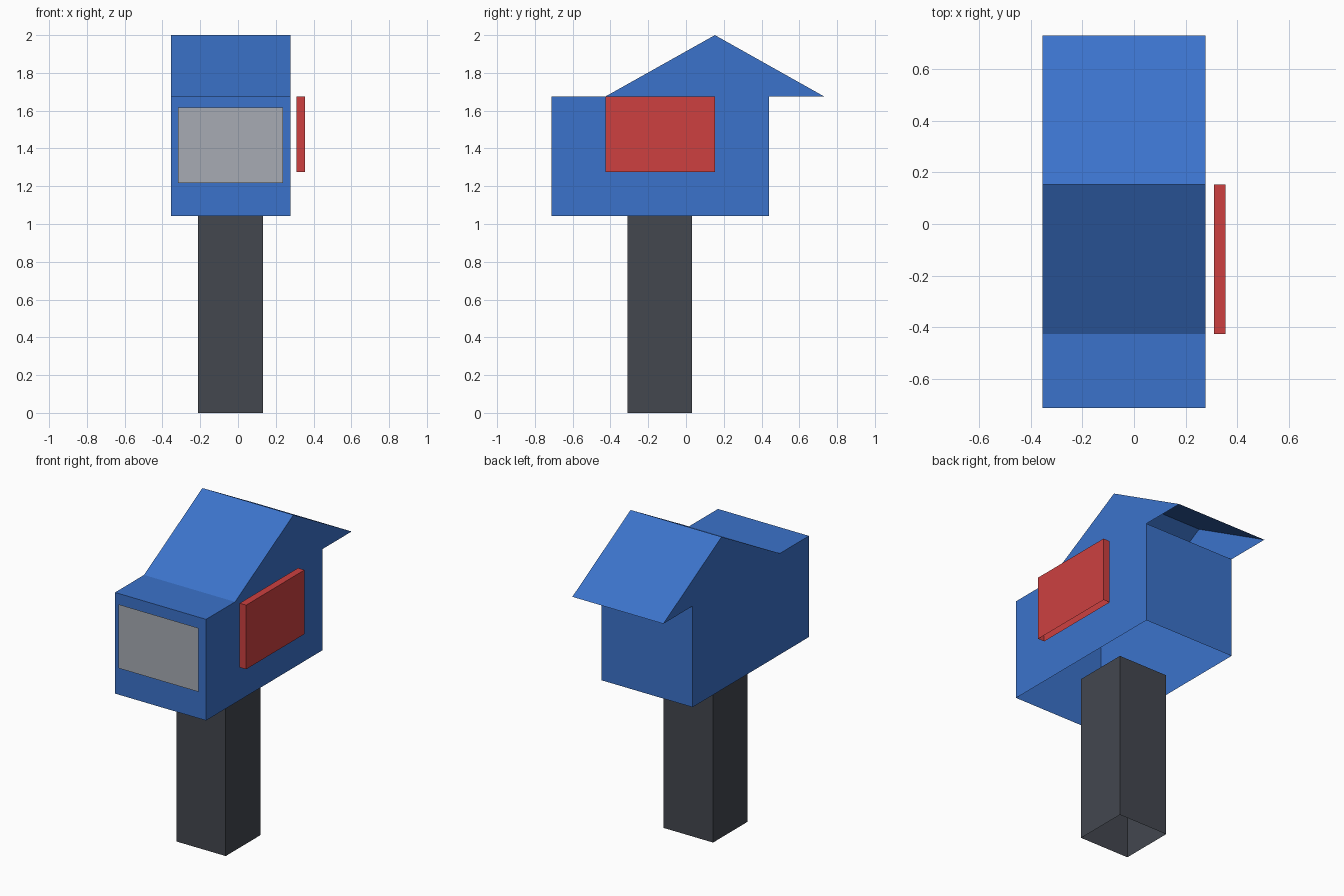
import bpy
import bmesh

if "Cube" in bpy.data.objects:
    bpy.data.objects.remove(bpy.data.objects["Cube"], do_unlink=True)


def make_material(name, colour):
    mat = bpy.data.materials.new(name)
    mat.use_nodes = True
    mat.diffuse_color = (*colour, 1)
    mat.node_tree.nodes["Principled BSDF"].inputs["Base Color"].default_value = (*colour, 1)
    return mat


def make_prism(name, profile, x_range, mat, remove=None):
    """Extrude a (y, z) profile along x; drop the faces that point along remove."""
    bm = bmesh.new()
    left, right = x_range
    face = bm.faces.new([bm.verts.new((left, y, z)) for y, z in profile])
    extruded = bmesh.ops.extrude_face_region(bm, geom=[face], use_keep_orig=True)
    moved = [v for v in extruded["geom"] if isinstance(v, bmesh.types.BMVert)]
    bmesh.ops.translate(bm, verts=moved, vec=(right - left, 0, 0))
    bmesh.ops.recalc_face_normals(bm, faces=bm.faces)
    bm.normal_update()
    # Undersides are open
    open_faces = [f for f in bm.faces if f.normal.z < -0.99]
    bmesh.ops.delete(bm, geom=open_faces, context="FACES")
    return finish(name, bm, mat)


def finish(name, bm, mat):
    mesh = bpy.data.meshes.new(name)
    bm.to_mesh(mesh)
    bm.free()
    mesh.materials.append(mat)
    obj = bpy.data.objects.new(name, mesh)
    bpy.context.collection.objects.link(obj)
    return obj


def rectangle(y0, y1, z0, z1):
    return [(y0, z0), (y1, z0), (y1, z1), (y0, z1)]


blue = make_material("blue", (0.044, 0.171, 0.597))
red = make_material("red", (0.61, 0.051, 0.051))
grey = make_material("light grey", (0.386, 0.407, 0.451))
charcoal = make_material("charcoal", (0.056, 0.063, 0.078))

EAVES = 1.676
BODY_BASE = 1.042
BODY_X = (-0.354, 0.277)

# Post, body and gabled roof
make_prism("post", rectangle(-0.31, 0.033, 0, BODY_BASE), (-0.211, 0.132), charcoal)
make_prism("body", rectangle(-0.712, 0.44, BODY_BASE, EAVES), BODY_X, blue)
make_prism("roof", [(-0.425, EAVES), (0.73, EAVES), (0.153, 2)], BODY_X, blue)

# Side flag, standing clear of the body
make_prism("flag", rectangle(-0.425, 0.153, 1.274, EAVES), (0.309, 0.354), red)

# Front door panel: a single sheet just ahead of the body
bm = bmesh.new()
corners = [(-0.317, 1.218), (0.237, 1.218), (0.237, 1.618), (-0.317, 1.618)]
bm.faces.new([bm.verts.new((x, -0.73, z)) for x, z in corners])
finish("front_door", bm, grey)
